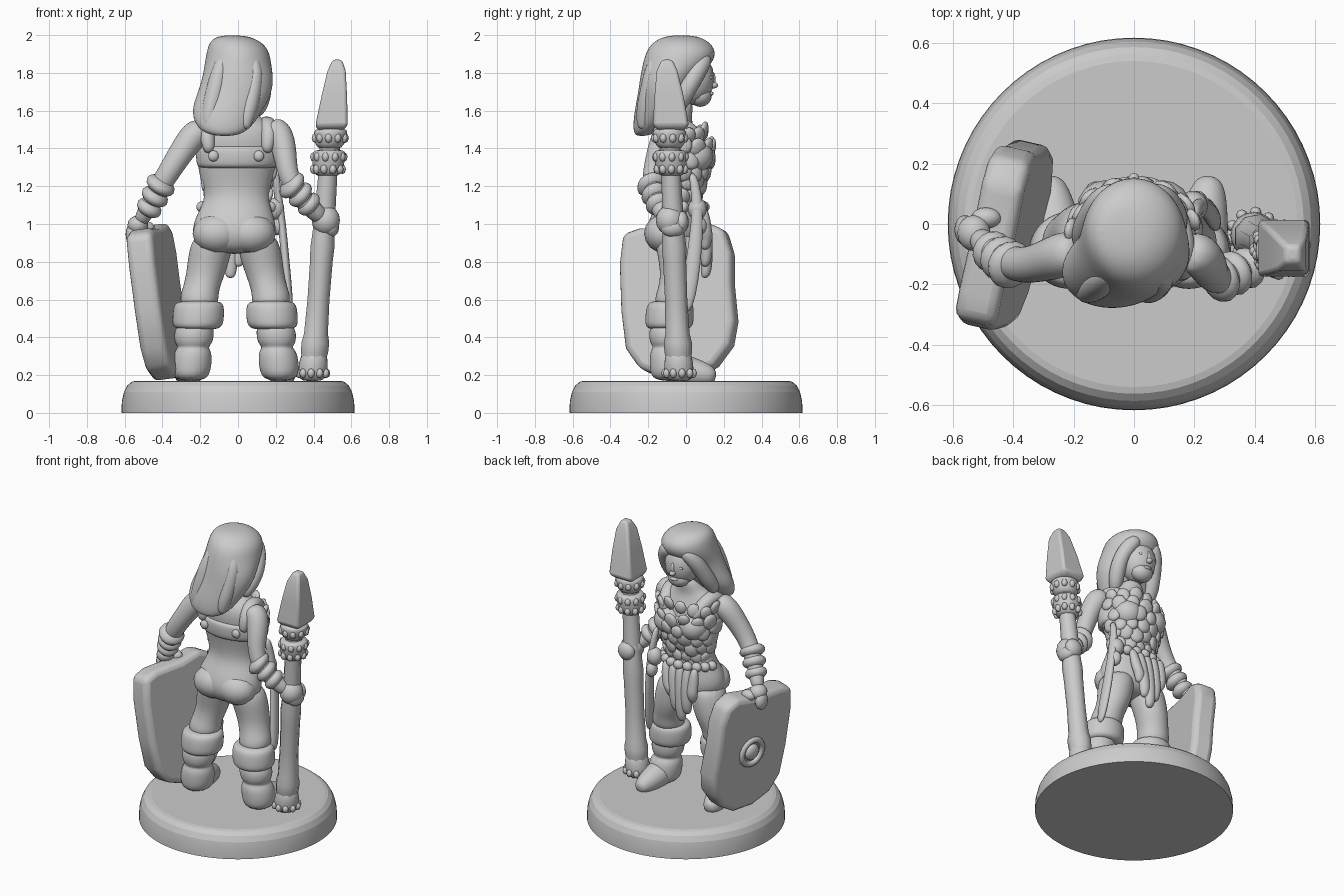
import bpy, bmesh, math, random
from mathutils import Vector, Matrix
random.seed(4)

def finish(name, bm, sub=0, bevel=0, angle=None):
    bmesh.ops.recalc_face_normals(bm, faces=bm.faces)
    me = bpy.data.meshes.new(name)
    bm.to_mesh(me)
    bm.free()
    ob = bpy.data.objects.new(name, me)
    bpy.context.collection.objects.link(ob)
    me.polygons.foreach_set("use_smooth", [True] * len(me.polygons))
    if angle:
        me.set_sharp_from_angle(angle=math.radians(angle))
    if bevel:
        m = ob.modifiers.new("bevel", 'BEVEL')
        m.width, m.segments, m.limit_method = bevel, 3, 'ANGLE'
    if sub:
        m = ob.modifiers.new("subdivision", 'SUBSURF')
        m.levels = m.render_levels = sub

def skin(bm, rings):
    for a, b in zip(rings, rings[1:]):
        for i in range(len(a)):
            j = (i + 1) % len(a)
            bm.faces.new((a[i], a[j], b[j], b[i]))
    bm.faces.new(rings[0])
    bm.faces.new(rings[-1])

def turns(n, phase=0):
    return [phase + math.tau * k / n for k in range(n)]

def loft(name, rows, n=14, phase=0, **kw):
    """Horizontal elliptical sections: x, y, z, rx, ry."""
    bm = bmesh.new()
    skin(bm, [[bm.verts.new((x + rx * math.cos(a), y + ry * math.sin(a), z)) for a in turns(n, phase)]
              for x, y, z, rx, ry in rows])
    finish(name, bm, **kw)

def tube(name, pts, n=10):
    """Round sections following a path: x, y, z, r."""
    bm, rings = bmesh.new(), []
    for i, p in enumerate(pts):
        d = Vector(pts[min(i + 1, len(pts) - 1)][:3]) - Vector(pts[max(i - 1, 0)][:3])
        q = d.to_track_quat('Z', 'Y')
        rings.append([bm.verts.new(Vector(p[:3]) + q @ Vector((p[3] * math.cos(a), p[3] * math.sin(a), 0)))
                      for a in turns(n)])
    skin(bm, rings)
    finish(name, bm, sub=2)

def blobs(name, items, seg=16):
    """Ellipsoids in one object: centre, radii, optional direction of their own z axis."""
    bm = bmesh.new()
    for c, r, *d in items:
        m = Matrix.Translation(c) @ Matrix.Diagonal((*r, 1))
        if d:
            m = Matrix.Translation(c) @ Vector(d[0]).to_track_quat('Z', 'Y').to_matrix().to_4x4() @ Matrix.Diagonal((*r, 1))
        bmesh.ops.create_uvsphere(bm, u_segments=seg, v_segments=seg // 2, radius=1, matrix=m)
    finish(name, bm)

# round display base
loft("base", [(0, 0, 0, .617, .617), (0, 0, .06, .615, .615), (0, 0, .11, .604, .604),
              (0, 0, .145, .586, .586), (0, 0, .165, .562, .562), (0, 0, .17, .54, .54)], n=72, angle=11)

# torso and hips
loft("torso", [(-.02, -.06, .84, .12, .09), (-.02, -.06, .9, .215, .145), (-.02, -.06, .98, .228, .155),
               (-.015, -.05, 1.06, .2, .13), (-.005, -.03, 1.14, .165, .108), (-.01, -.03, 1.24, .195, .12),
               (0, -.04, 1.35, .22, .135), (0, -.06, 1.45, .225, .13), (0, -.07, 1.53, .19, .105),
               (0, -.05, 1.57, .1, .08), (0, -.02, 1.66, .065, .065)], n=20, sub=2)
blobs("buttocks", [((s * .09 - .02, -.112, .95), (.13, .11, .105)) for s in (-1, 1)])
blobs("bust", [((s * .095, .05, 1.36), (.095, .095, .09)) for s in (-1, 1)])

# back of the bodice with rivets and shoulder straps
loft("bodice_band", [(-.005, -.045, 1.29, .205, .132), (0, -.05, 1.31, .222, .148),
                     (0, -.055, 1.4, .23, .148), (0, -.055, 1.42, .215, .13)], n=20, sub=2)
blobs("rivets", [((s * .12 - .01, -.18, 1.36), (.03, .02, .03)) for s in (-1, 1)], seg=10)
for s in (-1, 1):
    tube("shoulder_strap", [(s * .15, -.16, 1.37, .04), (s * .165, -.155, 1.48, .048), (s * .16, -.08, 1.545, .048),
                            (s * .14, .015, 1.51, .048), (s * .11, .09, 1.42, .035)])

# leafy scales over chest and belly
scales = []
for k, ry in enumerate((.11, .135, .155, .178, .178, .14)):
    rx = .165 + .045 * min(k, 4) / 4
    for i in range(7):
        a = math.radians(10 + (i + .5 * (k % 2)) * 25)
        r = random.uniform(.04, .052)
        tilt = (math.cos(a), math.sin(a), random.uniform(-.4, .2))
        scales.append(((rx * math.cos(a), -.04 + ry * math.sin(a), 1.15 + k * .066 + random.uniform(-.015, .015)),
                       (r, r * 1.1, .02), tilt))
blobs("chest_scales", scales, seg=10)

# belt knots and hanging loincloth strips
blobs("belt", [((.18 * math.cos(a) - .01, -.035 + .13 * math.sin(a), 1.09), (.036, .03, .032))
               for a in [math.radians(v) for v in range(10, 171, 20)]], seg=10)
for x, low in ((-.13, .86), (-.075, .77), (-.02, .71), (.035, .77), (.09, .86)):
    xb = x * .75 - .025
    loft("loincloth_strip", [(xb, .1, low, .025, .022), (xb, .11, low + .06, .042, .036),
                             ((x + xb) / 2, .11, .95, .04, .034), (x, .09, 1.1, .032, .03)], n=8, sub=2)

# sheath and pouch hanging at the right hip
loft("hip_sheath", [(.275, .0, .53, .012, .02), (.27, .01, .6, .025, .045), (.25, .04, .8, .025, .045),
                    (.235, .06, 1.0, .022, .035), (.21, .06, 1.15, .025, .03), (.2, .03, 1.28, .02, .025)], n=8, sub=1)
blobs("hip_pouch", [((.195, .06, 1.08), (.05, .05, .06)), ((.21, .07, .99), (.035, .04, .05))])

# legs, boots, feet and fur cuffs, mirrored
for s, side in ((-1, "left"), (1, "right")):
    def mx(rows):
        return [(s * r[0] - .015, *r[1:]) for r in rows]
    loft(side + "_leg", mx([(.11, -.05, .96, .1, .12), (.13, -.04, .86, .12, .12), (.155, -.03, .74, .105, .105),
                            (.18, -.05, .66, .1, .1), (.19, -.06, .62, .105, .105), (.19, -.07, .55, .1, .1)]), sub=2)
    loft(side + "_boot", mx([(.2, -.09, .55, .09, .09), (.21, -.09, .47, .09, .09), (.217, -.095, .435, .11, .105),
                             (.22, -.095, .37, .105, .1), (.222, -.095, .347, .078, .078), (.225, -.09, .325, .105, .105),
                             (.233, -.085, .24, .112, .11), (.237, -.08, .165, .09, .105)]), sub=2)
    tube(side + "_foot", mx([(.235, -.12, .22, .07), (.24, -.05, .24, .095), (.25, .04, .215, .08),
                             (.26, .11, .2, .065), (.265, .16, .19, .035)]))
    loft(side + "_cuff", mx([(.2, -.09, .44, .1, .1), (.2, -.09, .455, .128, .123), (.197, -.088, .48, .14, .132),
                             (.193, -.085, .55, .138, .13), (.192, -.083, .58, .13, .12), (.19, -.08, .595, .095, .095)]),
         n=16, sub=2)

# arms, bracelets and hands
tube("left_arm", [(-.17, -.09, 1.51, .07), (-.235, -.1, 1.475, .082), (-.3, -.125, 1.38, .07), (-.37, -.14, 1.27, .064),
                  (-.43, -.12, 1.17, .06), (-.49, -.07, 1.06, .047), (-.52, -.04, 1.01, .042)])
tube("right_arm", [(.16, -.09, 1.52, .07), (.225, -.1, 1.485, .082), (.25, -.15, 1.37, .068), (.265, -.18, 1.25, .062),
                   (.31, -.175, 1.17, .062), (.4, -.13, 1.07, .052), (.45, -.1, 1.03, .05)])
for k in range(3):
    r = .082 - .006 * k
    blobs("left_bracelet", [((-.41 - .03 * k, -.135 + .022 * k, 1.205 - .06 * k), (r, r, .044), (-.06, .04, -.1))])
    blobs("right_bracelet", [((.285 + .045 * k, -.18 + .017 * k, 1.205 - .05 * k), (r, r, .044), (.09, .04, -.08))])
blobs("left_hand", [((-.53, -.03, .995), (.055, .06, .05)), ((-.56, -.02, .945), (.035, .05, .06)),
                    ((-.49, .02, .98), (.05, .035, .035))])
blobs("right_hand", [((.465, -.085, 1.02), (.075, .075, .08)), ((.47, -.025, 1.01), (.06, .04, .06)),
                     ((.49, -.07, .98), (.045, .065, .05))])

# head: face, nose, lips and eyes
blobs("face", [((0, .035, 1.77), (.115, .115, .14)), ((0, .075, 1.68), (.075, .062, .06))])
blobs("face_features", [((0, .145, 1.735), (.02, .026, .018)), ((0, .137, 1.765), (.014, .02, .045)),
                        ((0, .132, 1.69), (.03, .014, .012))]
      + [((s * .045, .13, 1.775), (.023, .01, .011)) for s in (-1, 1)], seg=10)

# long hair swept down to one shoulder
loft("hair", [(-.07, -.235, 1.465, .05, .03), (-.075, -.215, 1.49, .125, .065), (-.07, -.18, 1.55, .17, .1),
              (-.05, -.145, 1.62, .195, .125), (-.015, -.115, 1.7, .2, .14), (.0, -.09, 1.78, .19, .155),
              (0, -.04, 1.855, .178, .19), (.0, -.025, 1.92, .167, .187), (-.015, -.025, 1.97, .135, .145),
              (-.03, -.025, 2.0, .07, .075)], n=18, sub=2)
for s in (-1, 1):
    tube("side_hair_lock", [(s * .05, .11, 1.895, .045), (s * .11, .07, 1.83, .055), (s * .135, .02, 1.74, .055),
                            (s * .14 - .02, -.03, 1.65, .055), (s * .13 - .04, -.08, 1.57, .035)])
for x0, x1 in ((-.1, -.16), (.0, -.06), (.1, .04)):
    tube("back_hair_strand", [(x0 * .7, -.15, 1.9, .03), (x0, -.185, 1.8, .05), ((x0 + x1) / 2, -.205, 1.66, .055),
                              (x1, -.225, 1.55, .045), (x1, -.235, 1.5, .025)])

# shield: rounded slab leaning outward, with a ringed boss on its outer face
outline = [(-.31, .36), (-.22, .39), (.0, .39), (.15, .42), (.24, .38), (.28, .26), (.285, .1), (.31, -.1),
           (.29, -.23), (.21, -.34), (.1, -.405), (-.06, -.41), (-.2, -.36), (-.28, -.25), (-.31, -.05), (-.325, .2)]
place = Matrix.Translation((-.42, -.03, .585)) @ Matrix.Rotation(-.22, 4, 'Z') @ Matrix.Rotation(-.12, 4, 'Y')
bm = bmesh.new()
skin(bm, [[bm.verts.new(place @ Vector((x, y, z))) for y, z in outline] for x in (-.072, .072)])
finish("shield", bm, bevel=.035, angle=50)
boss = place @ Matrix.Translation((-.072, 0, 0)) @ Matrix.Rotation(math.pi / 2, 4, 'Y')
bpy.ops.mesh.primitive_torus_add(major_radius=.085, minor_radius=.02, major_segments=20, minor_segments=8)
bpy.context.object.name = "shield_boss_ring"
bpy.context.object.matrix_world = boss
bpy.ops.object.shade_smooth()
blobs("shield_boss", [(boss.translation, (.055, .055, .03), boss.col[2].xyz)])

# staff: carved shaft, beaded collars, foot and faceted stone tip
def axis(z):
    return .392 + .075 * (z - .17), -.035 - .04 * (z - .17)

def staff_part(name, rows, **kw):
    loft(name, [(*axis(z), z, r, r) for z, r in rows], **kw)

staff_part("staff_shaft", [(.25, .06), (.32, .074), (.37, .076), (.42, .065), (.6, .06), (.8, .062), (.88, .066),
                           (.95, .06), (1.1, .056), (1.26, .052), (1.52, .06)], n=9, angle=45)
staff_part("staff_foot", [(.165, .06), (.2, .08), (.26, .082), (.31, .07), (.33, .05)], n=12, sub=1)
for lo, hi in ((1.25, 1.395), (1.395, 1.51)):
    staff_part("staff_collar", [(lo, .05), (lo + .02, .08), (hi - .03, .092), (hi - .012, .088), (hi, .06)], n=16, sub=1)
for z, r in ((.21, .075), (1.29, .076), (1.355, .08), (1.455, .08)):
    x, y = axis(z)
    blobs("staff_beads", [((x + r * math.cos(a), y + r * math.sin(a), z), (.02, .02, .026)) for a in turns(10, z)], seg=8)
loft("staff_tip", [(.49, -.08, 1.495, .09, .09), (.495, -.08, 1.52, .122, .135), (.51, -.09, 1.68, .095, .108),
                   (.522, -.1, 1.81, .068, .078), (.526, -.1, 1.87, .035, .04)], n=4, phase=math.pi / 4, bevel=.02, angle=30)
